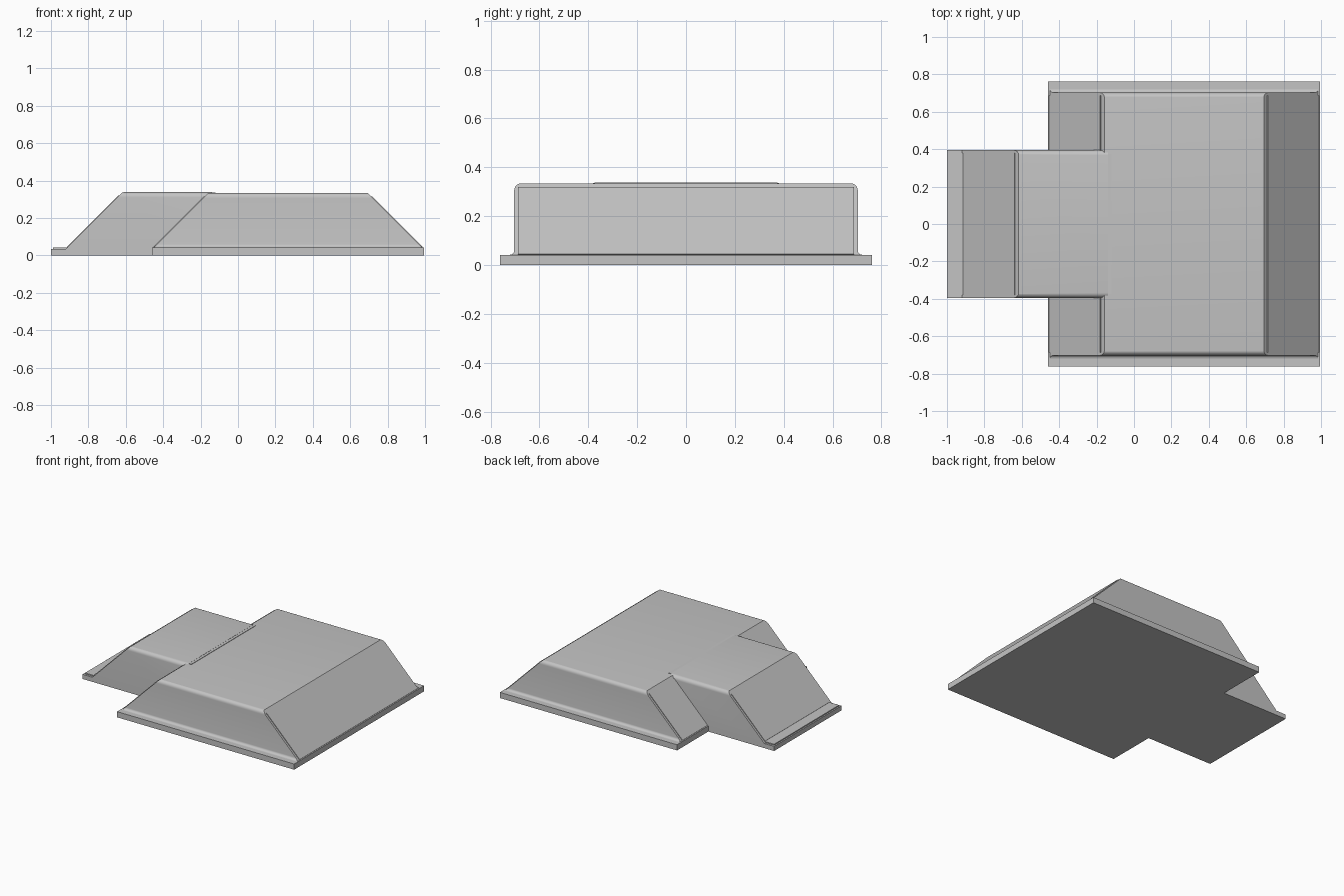
import bpy, bmesh, math
from mathutils import Vector

cube = bpy.data.objects.get("Cube")
if cube:
    bpy.data.objects.remove(cube, do_unlink=True)

# Single grey finish
grey = bpy.data.materials.new("light_grey")
grey.use_nodes = True
colour = (0.55, 0.55, 0.55, 1)
grey.diffuse_color = colour
grey.node_tree.nodes["Principled BSDF"].inputs["Base Color"].default_value = colour


def finish(bm, name):
    bmesh.ops.recalc_face_normals(bm, faces=bm.faces[:])
    mesh = bpy.data.meshes.new(name)
    bm.to_mesh(mesh)
    bm.free()
    mesh.materials.append(grey)
    ob = bpy.data.objects.new(name, mesh)
    bpy.context.collection.objects.link(ob)
    bpy.ops.object.select_all(action='DESELECT')
    ob.select_set(True)
    bpy.context.view_layer.objects.active = ob
    bpy.ops.object.shade_smooth_by_angle(angle=math.radians(30))
    return ob


def box(name, x0, x1, half, z0, z1):
    bm = bmesh.new()
    bmesh.ops.create_cube(bm, size=1)
    for v in bm.verts:
        v.co = ((x0 + x1) / 2 + v.co.x * (x1 - x0), v.co.y * 2 * half,
                (z0 + z1) / 2 + v.co.z * (z1 - z0))
    return finish(bm, name)


def arc(cy, cz, r, a0, a1, steps=6):
    angles = [math.radians(a0 + (a1 - a0) * i / steps) for i in range(steps + 1)]
    return [(cy + r * math.cos(a), cz + r * math.sin(a)) for a in angles]


def ramp_body(name, x0, x1, half, z0, z1, flare, lean0, lean1):
    """Sweep a rounded section along x, with ends leaning in as it rises."""
    r = 0.028
    side = arc(half + flare, z0 + flare, flare, 270, 180) if flare else [(half, z0)]
    side += arc(half - r, z1 - r, r, 0, 90)
    section = side + [(-y, z) for y, z in reversed(side)]
    bm = bmesh.new()
    rings = [[bm.verts.new((x + lean * (z - z0), y, z)) for y, z in section]
             for x, lean in ((x0, lean0), (x1, -lean1))]
    for i in range(len(section)):
        j = (i + 1) % len(section)
        bm.faces.new((rings[0][i], rings[0][j], rings[1][j], rings[1][i]))
    for ring in rings:
        bm.faces.new(ring)
    # Soften the break between the roof and each sloping end
    n = len(side)
    crest = [bm.edges.get((ring[n - 1], ring[n]))
             for ring, lean in zip(rings, (lean0, lean1)) if lean]
    bmesh.ops.bevel(bm, geom=crest, offset=0.012, segments=3,
                    profile=0.5, affect='EDGES')
    return finish(bm, name)


def end_panel(name, x, half, z0, z1, direction):
    """Thin plate lying on a 45 degree end, leaving a seam along its edges."""
    rise = z1 - z0
    normal = Vector((direction, 0, 1)).normalized() * 0.005
    bm = bmesh.new()
    lower, upper = [], []
    for s, t in ((-1, 0), (1, 0), (1, 1), (-1, 1)):
        p = Vector((x - direction * rise * t, s * half, z0 + rise * t))
        lower.append(bm.verts.new(p))
        upper.append(bm.verts.new(p + normal))
    bm.faces.new(lower)
    bm.faces.new(upper)
    for i in range(4):
        j = (i + 1) % 4
        bm.faces.new((lower[i], lower[j], upper[j], upper[i]))
    return finish(bm, name)


# Wide housing on its flanged plate
box("main_base_plate", -0.46, 0.995, 0.762, 0, 0.042)
ramp_body("main_housing", -0.45, 0.985, 0.703, 0.042, 0.334, 0.018, 1, 1)
end_panel("main_right_end_panel", -0.45, 0.688, 0.042, 0.315, -1)
end_panel("main_left_end_panel", 0.985, 0.688, 0.042, 0.315, 1)

# Narrow housing running into the wide one
box("side_base_plate", -1.0, -0.44, 0.395, 0, 0.034)
box("side_front_flange", -0.99, -0.90, 0.38, 0.03, 0.042)
ramp_body("side_housing", -0.92, -0.14, 0.395, 0.034, 0.338, 0, 1, 0)
end_panel("side_end_panel", -0.912, 0.38, 0.042, 0.318, -1)
box("roof_joint_lip", -0.15, -0.12, 0.375, 0.32, 0.337)
